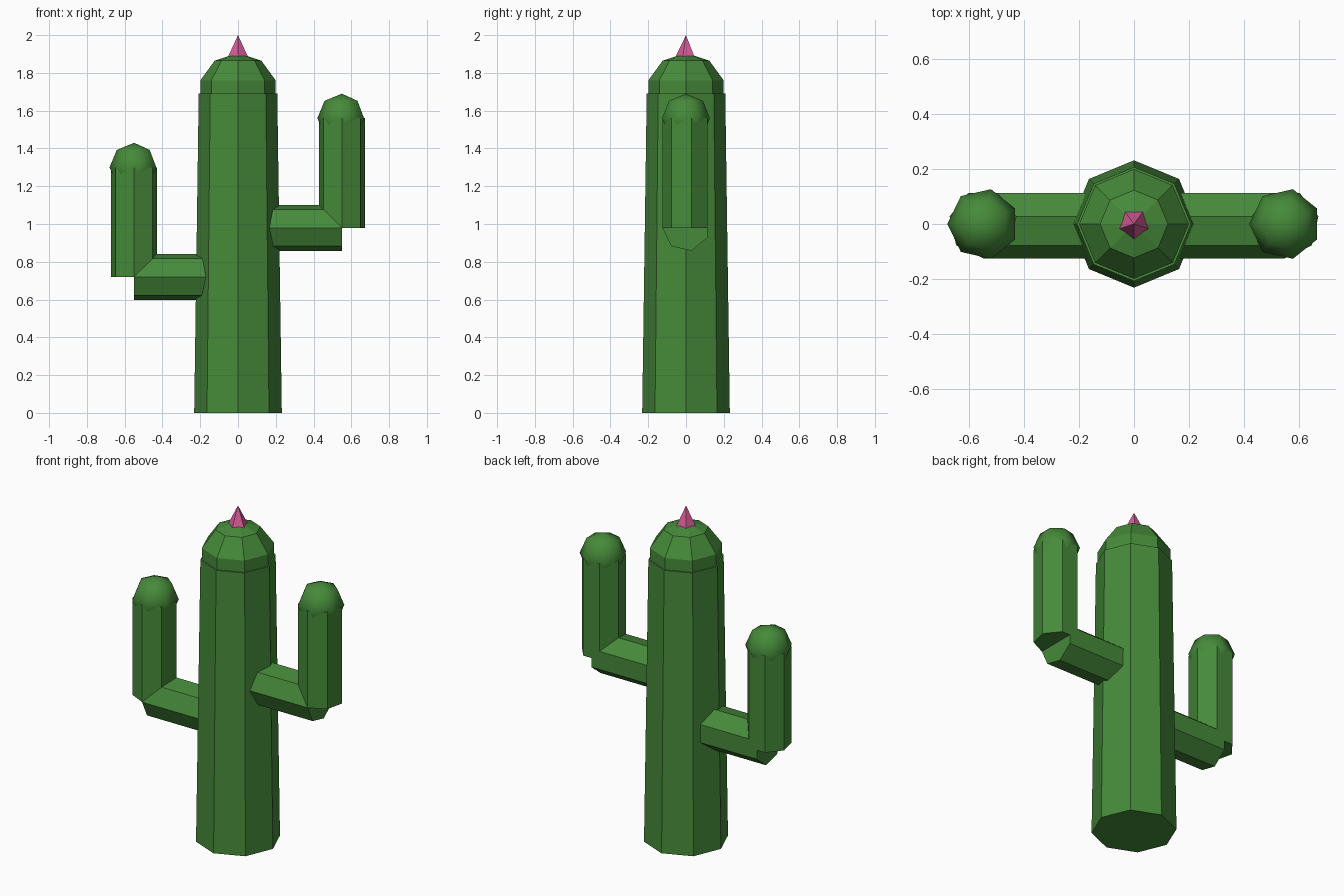
import bpy
import bmesh
from math import sin, cos, pi, radians
from mathutils import Matrix, Vector

cube = bpy.data.objects.get("Cube")
if cube:
    bpy.data.objects.remove(cube, do_unlink=True)


def make_material(name, rgb):
    mat = bpy.data.materials.new(name)
    mat.use_nodes = True
    mat.diffuse_color = (*rgb, 1)
    bsdf = next(n for n in mat.node_tree.nodes if n.type == "BSDF_PRINCIPLED")
    bsdf.inputs["Base Color"].default_value = (*rgb, 1)
    return mat


green = make_material("cactus green", (0.061, 0.254, 0.042))
pink = make_material("flower pink", (0.686, 0.107, 0.314))

FRONT, RIGHT = -pi / 2, pi  # direction of the first corner of a ring


def lathe(name, profile, sides, start, mat, location, turn=0, smooth=False):
    """Faceted solid from (radius, height) pairs; radius 0 makes a point."""
    bm = bmesh.new()
    rings = []
    for r, h in profile:
        count = sides if r else 1
        angles = [start + 2 * pi * i / sides for i in range(count)]
        rings.append([bm.verts.new((r * cos(a), r * sin(a), h)) for a in angles])
    for low, high in zip(rings, rings[1:]):
        for i in range(sides):
            j = (i + 1) % sides
            quad = [low[i % len(low)], low[j % len(low)],
                    high[j % len(high)], high[i % len(high)]]
            bm.faces.new(list(dict.fromkeys(quad)))
    for ring in (rings[0], rings[-1]):
        if len(ring) > 1:
            bm.faces.new(ring)
    bm.transform(Matrix.Rotation(turn, 4, "Y"))
    bmesh.ops.recalc_face_normals(bm, faces=bm.faces)
    for face in bm.faces:
        face.smooth = smooth
    mesh = bpy.data.meshes.new(name)
    bm.to_mesh(mesh)
    bm.free()
    mesh.materials.append(mat)
    obj = bpy.data.objects.new(name, mesh)
    obj.location = Vector(location)
    bpy.context.collection.objects.link(obj)
    return obj


def ball(radius, steps):
    """Profile of a sphere from bottom to top."""
    inner = [pi * i / steps for i in range(1, steps)]
    return ([(0, -radius)]
            + [(radius * sin(a), -radius * cos(a)) for a in inner]
            + [(0, radius)])


# Trunk with its rounded top
lathe("trunk", [(0.232, 0), (0.208, 1.69)], 8, FRONT, green, (0, 0, 0))
lathe("trunk_top", ball(0.21, 5), 8, RIGHT, green, (0, 0, 1.695))

# Flower bud
lathe("flower", [(0.058, 0), (0, 0.12)], 5, FRONT, pink, (0, 0, 1.88))

# Arms: a branch out of the trunk, an upright and a round tip
REACH, THICK, RISE = 0.55, 0.125, 0.58
for side, x, z in (("left", 1, 0.98), ("right", -1, 0.72)):
    lathe(side + "_branch", [(THICK, 0.05), (THICK, REACH)], 7, FRONT, green,
          (0, 0, z), turn=radians(90 * x))
    lathe(side + "_upright", [(THICK, 0), (THICK, RISE)], 7, FRONT, green,
          (x * REACH, 0, z))
    lathe(side + "_tip", ball(0.13, 4), 7, RIGHT, green,
          (x * REACH, 0, z + RISE), smooth=True)
